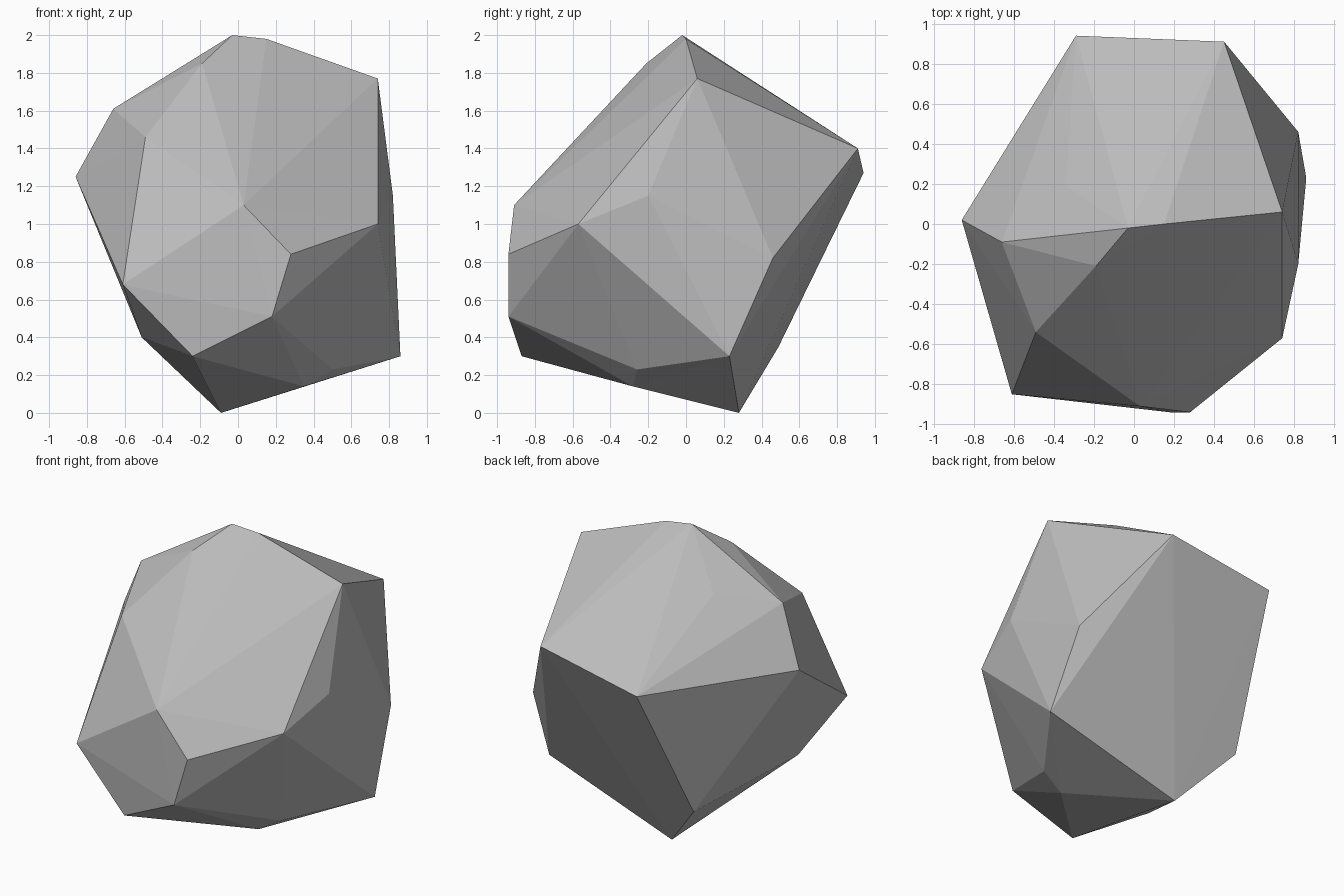
import bpy
import bmesh

# Remove the default object
default_cube = bpy.data.objects.get("Cube")
if default_cube:
    bpy.data.objects.remove(default_cube, do_unlink=True)


def make_material(name, rgb):
    """One flat colour, shown in the viewport and in a render."""
    mat = bpy.data.materials.new(name)
    mat.use_nodes = True
    colour = (*rgb, 1.0)
    mat.diffuse_color = colour
    shader = mat.node_tree.nodes["Principled BSDF"]
    shader.inputs["Base Color"].default_value = colour
    shader.inputs["Roughness"].default_value = 0.9
    return mat


def make_hull(name, corners, material):
    """Wrap a faceted convex skin around the corner points."""
    bm = bmesh.new()
    for corner in corners:
        bm.verts.new(corner)
    result = bmesh.ops.convex_hull(bm, input=bm.verts[:], use_existing_faces=False)

    # Drop any corner that ended up inside the skin
    loose = [v for v in bm.verts if not v.link_faces]
    bmesh.ops.delete(bm, geom=loose, context="VERTS")
    bmesh.ops.recalc_face_normals(bm, faces=bm.faces[:])
    for face in bm.faces:
        face.smooth = False

    mesh = bpy.data.meshes.new(name)
    bm.to_mesh(mesh)
    bm.free()
    mesh.materials.append(material)
    obj = bpy.data.objects.new(name, mesh)
    bpy.context.collection.objects.link(obj)
    return obj


# Peak and upper shoulders
crown = [
    (-.03, -.02, 2), (.15, 0, 1.98), (-.19, -.21, 1.85),
    (.74, .06, 1.77), (-.34, .19, 1.69), (-.66, -.09, 1.61), (-.49, -.54, 1.46),
]

# Left, right and rear chips
sides = [
    (-.86, .02, 1.25), (.82, -.2, 1.15), (.82, .46, .82), (.74, -.57, 1),
    (.45, .91, 1.4), (-.29, .94, 1.27),
]

# Front break
front = [
    (.03, -.91, 1.1), (.28, -.94, .84), (.18, -.94, .51), (-.61, -.85, .68),
]

# Tapered underside
base = [
    (-.24, -.87, .3), (-.51, -.47, .4), (-.4, .49, .35), (-.09, .28, 0),
    (.35, -.28, .14), (.5, -.26, .23), (.86, .23, .3),
]

stone_grey = make_material("stone grey", (.5, .5, .5))
make_hull("boulder", crown + sides + front + base, stone_grey)
